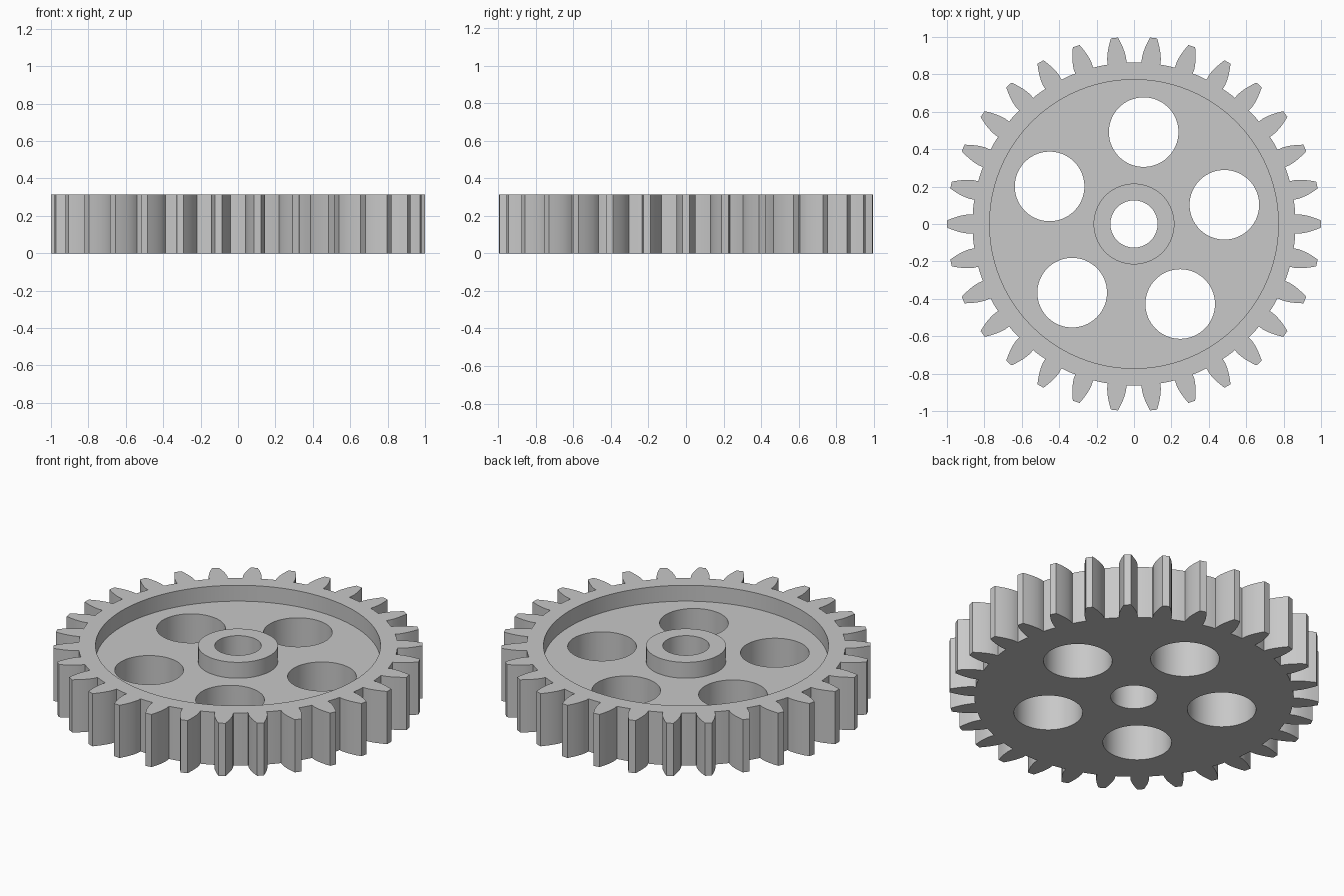
import bpy
import bmesh
from math import sin, cos, tau

TEETH = 30
HEIGHT = 0.315
FLOOR = 0.22

cube = bpy.data.objects.get("Cube")
if cube:
    bpy.data.objects.remove(cube, do_unlink=True)

# One plain grey for the whole wheel
grey = bpy.data.materials.new("light grey")
grey.use_nodes = True
colour = (0.58, 0.58, 0.58, 1)
grey.diffuse_color = colour
grey.node_tree.nodes["Principled BSDF"].inputs["Base Color"].default_value = colour


def circle(radius, x=0, y=0, sides=96):
    return [(x + radius * cos(tau * i / sides), y + radius * sin(tau * i / sides))
            for i in range(sides)]


def prism(name, outline, bottom, top, inner=None):
    """Extrude an outline; with an inner outline of equal length, make a ring."""
    bm = bmesh.new()
    loops = []
    for points in (outline, inner):
        if points:
            loops.append([[bm.verts.new((x, y, z)) for x, y in points]
                          for z in (bottom, top)])
    n = len(outline)
    for low, high in loops:
        for i in range(n):
            j = (i + 1) % n
            bm.faces.new((low[i], low[j], high[j], high[i]))
    if inner:
        for level in (0, 1):
            a, b = loops[0][level], loops[1][level]
            for i in range(n):
                j = (i + 1) % n
                bm.faces.new((a[i], a[j], b[j], b[i]))
    else:
        bm.faces.new(loops[0][0])
        bm.faces.new(loops[0][1])
    bmesh.ops.recalc_face_normals(bm, faces=bm.faces)
    mesh = bpy.data.meshes.new(name)
    bm.to_mesh(mesh)
    bm.free()
    mesh.materials.append(grey)
    obj = bpy.data.objects.new(name, mesh)
    bpy.context.collection.objects.link(obj)
    return obj


# Tooth flank as (radius, half width), from root to tip
flank = [(0.862, 0.050), (0.885, 0.051), (0.91, 0.048), (0.94, 0.041),
         (0.97, 0.031), (1.0, 0.019)]
tooth = [(r, -w) for r, w in flank] + [(r, w) for r, w in reversed(flank)]
root_radius = 0.864
outline = []
for k in range(TEETH):
    a = tau * k / TEETH
    outline += [(x * cos(a) - y * sin(a), x * sin(a) + y * cos(a)) for x, y in tooth]
    # Root arc up to the next tooth
    for t in (0.4, 0.5, 0.6):
        b = a + tau / TEETH * t
        outline.append((root_radius * cos(b), root_radius * sin(b)))

gear = prism("gear_wheel", outline, 0, HEIGHT)

# Cutters: recess between rim and hub, bore, five lightening holes
cutters = [prism("recess_cutter", circle(0.772), FLOOR, HEIGHT + 0.1, circle(0.216)),
           prism("bore_cutter", circle(0.126), -0.1, HEIGHT + 0.1)]
for k in range(5):
    a = tau * (1 / TEETH + k / 5)
    cutters.append(prism("hole_cutter", circle(0.186, 0.494 * cos(a), 0.494 * sin(a)),
                         -0.1, HEIGHT + 0.1))

bpy.ops.object.select_all(action="DESELECT")
gear.select_set(True)
bpy.context.view_layer.objects.active = gear
for cutter in cutters:
    cutter.hide_render = True
    cut = gear.modifiers.new(cutter.name, "BOOLEAN")
    cut.operation = "DIFFERENCE"
    cut.solver = "EXACT"
    cut.object = cutter
    bpy.ops.object.modifier_apply(modifier=cut.name)
    bpy.data.objects.remove(cutter, do_unlink=True)

bpy.ops.object.shade_smooth_by_angle(angle=tau / 14)
